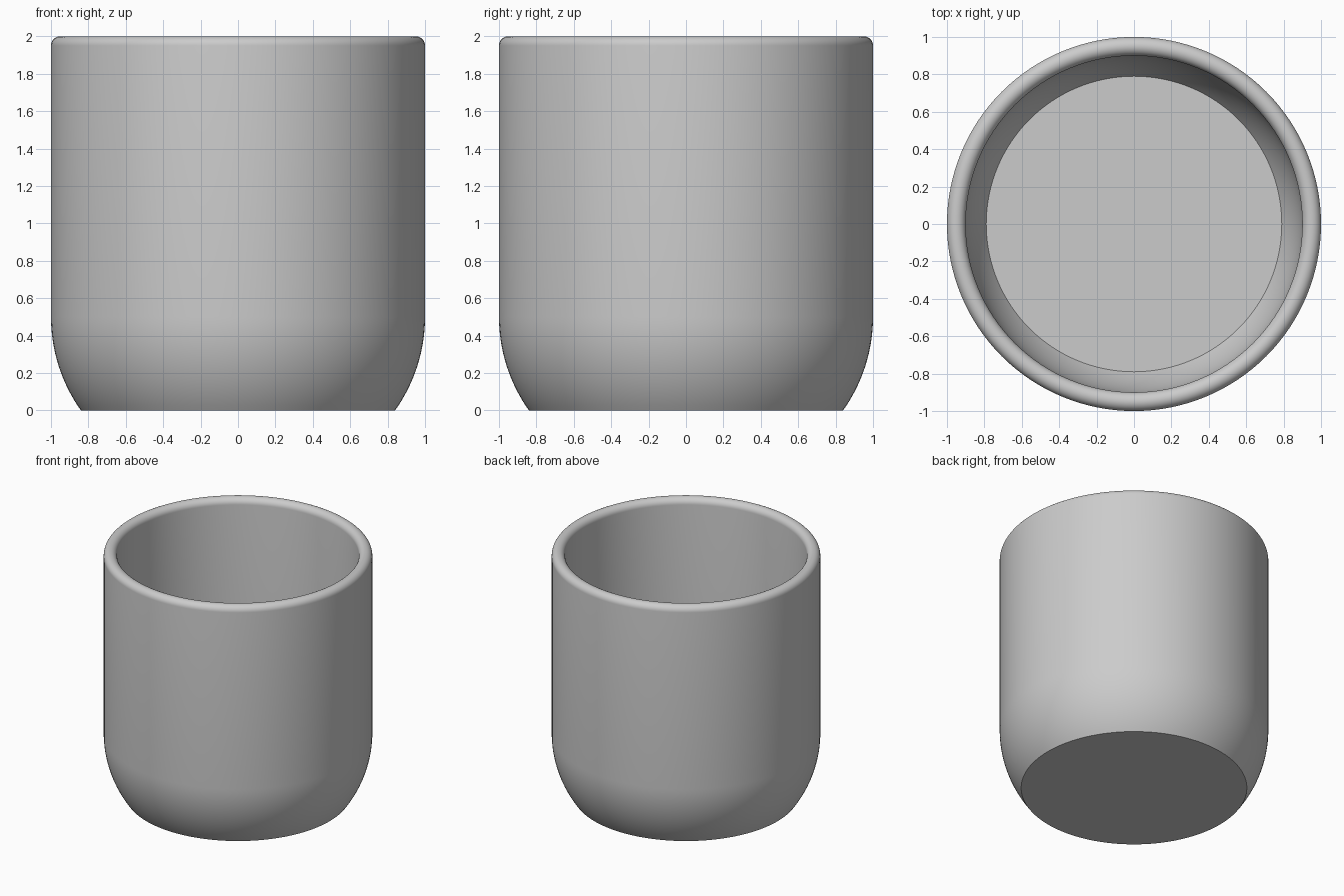
import bpy, bmesh
from math import sin, cos, pi, asin, sqrt, radians

cube = bpy.data.objects.get("Cube")
if cube:
    bpy.data.objects.remove(cube)

# Main dimensions
OUTER, WALL, HEIGHT = 1.0, 0.1, 2.0
SHOULDER = 0.5            # height where the curved base begins
BASE_RADIUS = 0.84
FLOOR = 0.106
SEGMENTS = 128

# Radius of the base curve, tangent to the straight wall
inset = OUTER - BASE_RADIUS
BEND = (inset ** 2 + SHOULDER ** 2) / (2 * inset)


def arc(cx, cz, radius, start, end, steps):
    """Points (r, z) along an arc of the profile."""
    angles = [start + (end - start) * i / steps for i in range(steps + 1)]
    return [(cx + radius * cos(a), cz + radius * sin(a)) for a in angles]


# Profile: outer base curve, rounded rim, inner base curve
centre = OUTER - BEND
inner_bend = BEND - WALL
outer_curve = arc(centre, SHOULDER, BEND, -asin(SHOULDER / BEND), 0, 16)
rim = arc(OUTER - WALL / 2, HEIGHT - WALL / 2, WALL / 2, 0, pi, 16)
inner_curve = arc(centre, SHOULDER, inner_bend, 0,
                  -asin((SHOULDER - FLOOR) / inner_bend), 16)
profile = outer_curve + rim + inner_curve

# Revolve the profile and close the underside and inner floor
bm = bmesh.new()
rings = []
for r, z in profile:
    rings.append([bm.verts.new((r * cos(2 * pi * i / SEGMENTS),
                                r * sin(2 * pi * i / SEGMENTS), z))
                  for i in range(SEGMENTS)])
for low, high in zip(rings, rings[1:]):
    for i in range(SEGMENTS):
        j = (i + 1) % SEGMENTS
        bm.faces.new((low[i], low[j], high[j], high[i]))
bm.faces.new(rings[0][::-1])
bm.faces.new(rings[-1])
bmesh.ops.recalc_face_normals(bm, faces=bm.faces)

mesh = bpy.data.meshes.new("cup")
bm.to_mesh(mesh)
bm.free()
cup = bpy.data.objects.new("cup", mesh)
bpy.context.collection.objects.link(cup)

# Plain grey finish
grey = bpy.data.materials.new("light_grey")
grey.use_nodes = True
colour = (0.6, 0.6, 0.6, 1)
grey.diffuse_color = colour
shader = next(n for n in grey.node_tree.nodes if n.type == 'BSDF_PRINCIPLED')
shader.inputs["Base Color"].default_value = colour
mesh.materials.append(grey)

# Smooth surface with crisp base and floor edges
bpy.ops.object.select_all(action='DESELECT')
cup.select_set(True)
bpy.context.view_layer.objects.active = cup
bpy.ops.object.shade_smooth_by_angle(angle=radians(30))
